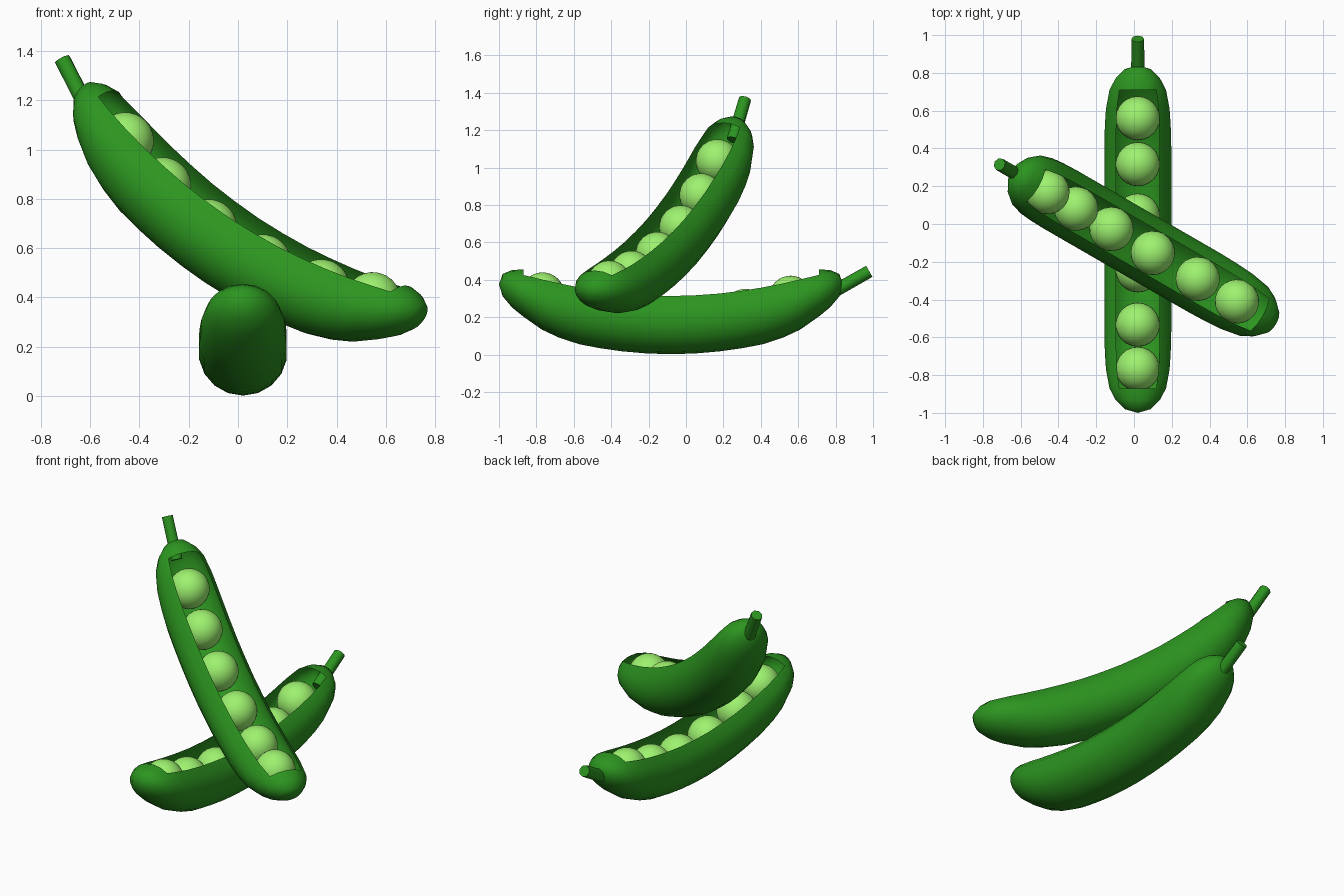
import bpy, bmesh, math
from mathutils import Matrix, Vector

if "Cube" in bpy.data.objects:
    bpy.data.objects.remove(bpy.data.objects["Cube"])


def material(name, rgb):
    m = bpy.data.materials.new(name)
    m.diffuse_color = (*rgb, 1)
    m.use_nodes = True
    m.node_tree.nodes["Principled BSDF"].inputs["Base Color"].default_value = m.diffuse_color
    return m


POD = material("pod_green", (0.025, 0.30, 0.014))
PEA = material("pea_green", (0.34, 0.89, 0.16))

# Half of the pod's rings: distance from middle, half width, half height, centre height
HALF = [(0.13, .18, .176, .187), (0.26, .18, .175, .197), (0.38, .18, .174, .213),
        (0.49, .18, .172, .232), (0.60, .177, .164, .260), (0.69, .171, .152, .290),
        (0.79, .152, .126, .334), (0.85, .120, .100, .357), (0.90, .070, .060, .376)]
RINGS = [(-d, w, h, z) for d, w, h, z in reversed(HALF)] + [(0, .18, .176, .183)] + HALF
SIDES = 18
OPEN_END = 0.795


def finish(bm, name, mat, frame):
    bmesh.ops.recalc_face_normals
    me = bpy.data.meshes.new(name)
    bm.to_mesh(me)
    bm.free()
    me.materials.append(mat)
    ob = bpy.data.objects.new(name, me)
    bpy.context.collection.objects.link(ob)
    ob.matrix_world = frame
    for o in bpy.context.selected_objects:
        o.select_set(False)
    ob.select_set(True)
    bpy.context.view_layer.objects.active = ob
    bpy.ops.object.shade_smooth_by_angle(angle=math.radians(50))
    return ob


def shell(name, frame):
    # Open thin skin: lofted rings with the top four strips left out
    bm = bmesh.new()
    rings = []
    for d, w, h, z in RINGS:
        ring = []
        for i in range(SIDES):
            a = 2 * math.pi * i / SIDES
            ring.append(bm.verts.new((w * math.sin(a), d, z + h * math.cos(a))))
        rings.append(ring)
    for k in range(len(rings) - 1):
        slit = max(abs(RINGS[k][0]), abs(RINGS[k + 1][0])) < OPEN_END
        for i in range(SIDES):
            if slit and i in (0, 1, SIDES - 2, SIDES - 1):
                continue
            j = (i + 1) % SIDES
            bm.faces.new((rings[k][i], rings[k + 1][i], rings[k + 1][j], rings[k][j]))
    # Rounded tips
    for ring, d, flip in ((rings[0], -.92, False), (rings[-1], .92, True)):
        tip = bm.verts.new((0, d, .38))
        for i in range(SIDES):
            j = (i + 1) % SIDES
            bm.faces.new((ring[j], ring[i], tip) if flip else (ring[i], ring[j], tip))
    bmesh.ops.delete(bm, geom=[v for v in bm.verts if not v.link_faces], context='VERTS')
    # Skin faces outward
    bm.normal_update()
    low = min(bm.faces, key=lambda f: f.calc_center_median().z)
    if low.normal.z > 0:
        bmesh.ops.reverse_faces(bm, faces=bm.faces[:])
    finish(bm, name, POD, frame)


def stem(name, frame):
    a, b = Vector((0, .84, .325)), Vector((0, 1.06, .45))
    axis = b - a
    rot = axis.to_track_quat('Z', 'Y').to_matrix().to_4x4()
    bm = bmesh.new()
    bmesh.ops.create_cone(bm, cap_ends=True, segments=8, radius1=.035, radius2=.034,
                          depth=axis.length, matrix=Matrix.Translation((a + b) / 2) @ rot)
    finish(bm, name, POD, frame)


def peas(name, frame):
    for n, d in enumerate((.64, .397, .125, -.165, -.453, -.687)):
        bm = bmesh.new()
        bmesh.ops.create_uvsphere(bm, u_segments=24, v_segments=16, radius=.117,
                                  matrix=Matrix.Translation((0, d, .195 + .28 * d * d)))
        finish(bm, f"{name}_{n + 1}", PEA, frame)


# Lower pod lies along y; upper pod is the same pod tilted across it
lower = Matrix.Translation((.02, -.08, -.005))
upper = (Matrix.Translation((-.112, -.031, .446))
         @ Matrix.Rotation(math.radians(60), 4, 'Z') @ Matrix.Rotation(math.radians(30), 4, 'X'))
for label, frame in (("lower", lower), ("upper", upper)):
    shell(label + "_pod", frame)
    stem(label + "_stem", frame)
    peas(label + "_pea", frame)
